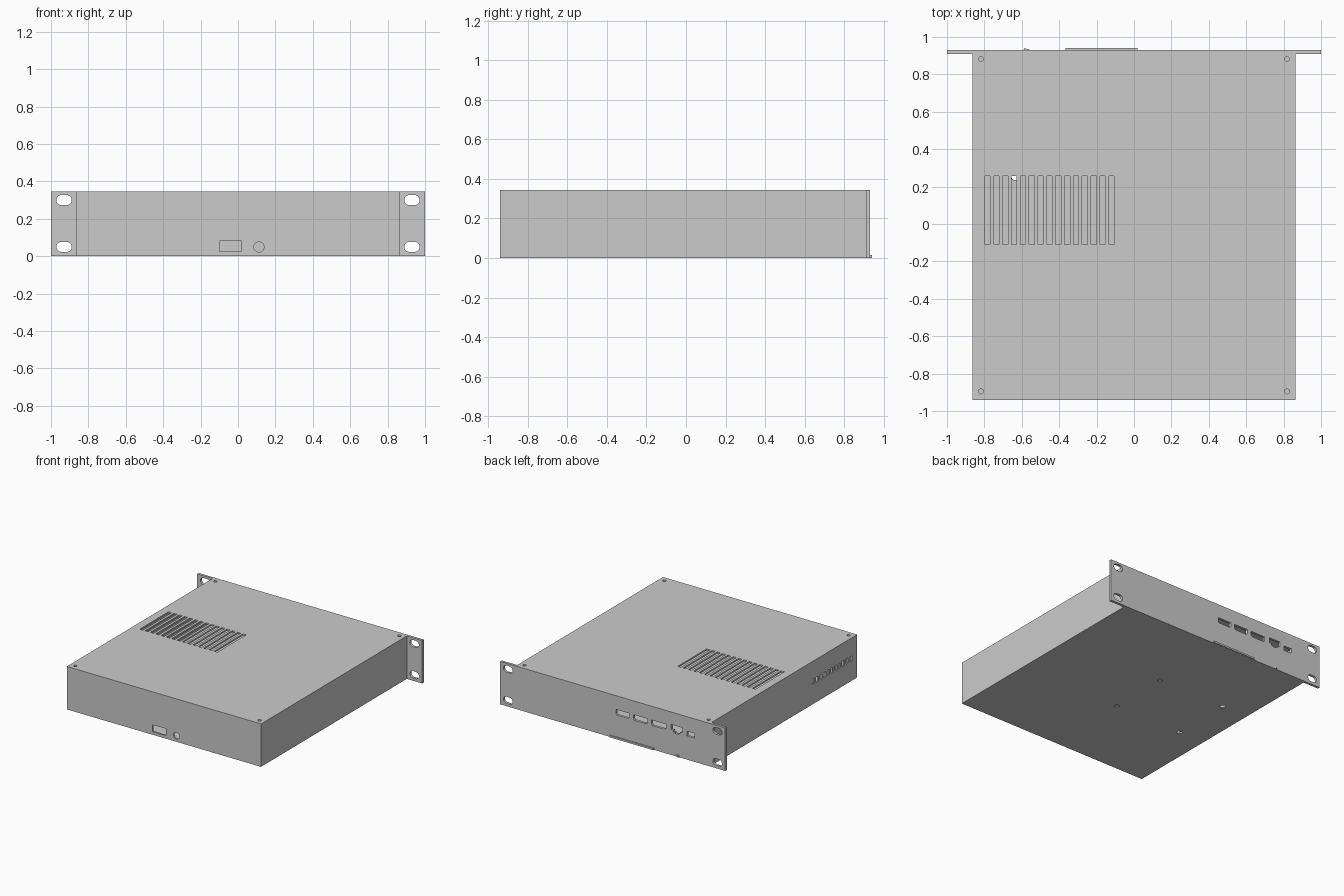
import bpy, bmesh, math

if "Cube" in bpy.data.objects:
    bpy.data.objects.remove(bpy.data.objects["Cube"])


def prism(bm, axis, pts, lo, hi):
    """Extrude a 2D outline along an axis from lo to hi."""
    place = {'X': lambda a, b, d: (d, a, b),
             'Y': lambda a, b, d: (a, d, b),
             'Z': lambda a, b, d: (a, b, d)}[axis]
    v0 = [bm.verts.new(place(a, b, lo)) for a, b in pts]
    v1 = [bm.verts.new(place(a, b, hi)) for a, b in pts]
    faces = [bm.faces.new(v0), bm.faces.new(v1[::-1])]
    n = len(pts)
    for i in range(n):
        j = (i + 1) % n
        faces.append(bm.faces.new((v0[j], v0[i], v1[i], v1[j])))
    bmesh.ops.recalc_face_normals(bm, faces=faces)


def rect(a0, a1, b0, b1):
    return [(a0, b0), (a1, b0), (a1, b1), (a0, b1)]


def circle(a, b, r, n=24):
    return [(a + r * math.cos(2 * math.pi * i / n), b + r * math.sin(2 * math.pi * i / n))
            for i in range(n)]


def stadium(a, b, w, h, n=10):
    r, pts = h / 2, []
    for side, start in ((1, -math.pi / 2), (-1, math.pi / 2)):
        for i in range(n + 1):
            t = start + math.pi * i / n
            pts.append((a + side * (w / 2 - r) + r * math.cos(t), b + r * math.sin(t)))
    return pts


def make(name, parts):
    bm = bmesh.new()
    for p in parts:
        prism(bm, *p)
    me = bpy.data.meshes.new(name)
    bm.to_mesh(me)
    bm.free()
    ob = bpy.data.objects.new(name, me)
    bpy.context.collection.objects.link(ob)
    return ob


def cut(ob, parts):
    cutter = make("cutter", parts)
    cutter.hide_render = True
    mod = ob.modifiers.new("cut", 'BOOLEAN')
    mod.operation, mod.solver, mod.object = 'DIFFERENCE', 'EXACT', cutter
    bpy.context.view_layer.objects.active = ob
    bpy.ops.object.modifier_apply(modifier=mod.name)
    bpy.data.objects.remove(cutter)


W, BACK, SEAM, FACE, H = 0.863, -0.94, 0.91, 0.93, 0.345
T, FLOOR = 0.0125, 0.008

# Hollow case, open below and towards the panel
case = make("case", [('Z', rect(-W, W, BACK, SEAM), FLOOR, H)])
cut(case, [('Z', rect(-W + T, W - T, BACK + T, SEAM + 0.1), -0.1, H - T)])

holes = []
PITCH, SLOT = 0.0473, 0.028
# Top vents
for i in range(15):
    x = -0.797 + i * PITCH
    holes.append(('Z', rect(x, x + SLOT, -0.11, 0.257), H - 0.05, H + 0.05))
# Side vents
for i in range(11):
    y = -0.873 + i * PITCH
    holes.append(('X', rect(y, y + SLOT, 0.16, 0.2), -W - 0.05, -W + 0.05))
# Lid screw holes
for x in (-0.818, 0.818):
    for y in (-0.895, 0.882):
        holes.append(('Z', circle(x, y, 0.013), H - 0.05, H + 0.05))
# Power switch opening and socket hole
holes.append(('Y', rect(-0.1, 0.02, 0.025, 0.08), BACK - 0.05, BACK + 0.05))
holes.append(('Y', circle(0.112, 0.049, 0.027, 32), BACK - 0.05, BACK + 0.05))
cut(case, holes)

# Base plate with mounting holes
base = make("base_plate", [('Z', rect(-W, W, BACK, SEAM), 0, FLOOR)])
cut(base, [('Z', circle(x, y, 0.02), -0.05, 0.05)
           for x in (-0.636, -0.035) for y in (-0.238, 0.255)])

# Rack panel with ear slots and port openings
panel = make("rack_panel", [('Y', rect(-1, 1, 0, H), SEAM, FACE)])
outlines = [stadium(s * 0.93, z, 0.082, 0.054) for s in (-1, 1) for z in (0.05, 0.3)]
for x0, x1 in ((-0.148, -0.028), (-0.307, -0.183), (-0.473, -0.343)):
    outlines.append([(x0, 0.201), (x0 + 0.01, 0.191), (x1 - 0.01, 0.191), (x1, 0.201),
                     (x1, 0.234), (x0, 0.234)])
# Stepped network socket
outlines.append([(-0.622, 0.205), (-0.602, 0.205), (-0.602, 0.192), (-0.588, 0.192),
                 (-0.588, 0.182), (-0.554, 0.182), (-0.554, 0.192), (-0.54, 0.192),
                 (-0.54, 0.205), (-0.52, 0.205), (-0.52, 0.245), (-0.622, 0.245)])
outlines.append(rect(-0.728, -0.66, 0.19, 0.228))
cut(panel, [('Y', o, SEAM - 0.05, FACE + 0.05) for o in outlines])

# Raised strip and small pointer at the panel's lower edge
make("panel_strip", [('Y', rect(-0.367, 0.02, 0.001, 0.015), FACE - 0.001, 0.94)])
make("panel_pointer", [('Z', [(-0.592, FACE - 0.001), (-0.56, FACE - 0.001), (-0.56, 0.932),
                              (-0.585, 0.94)], 0.001, 0.015)])
